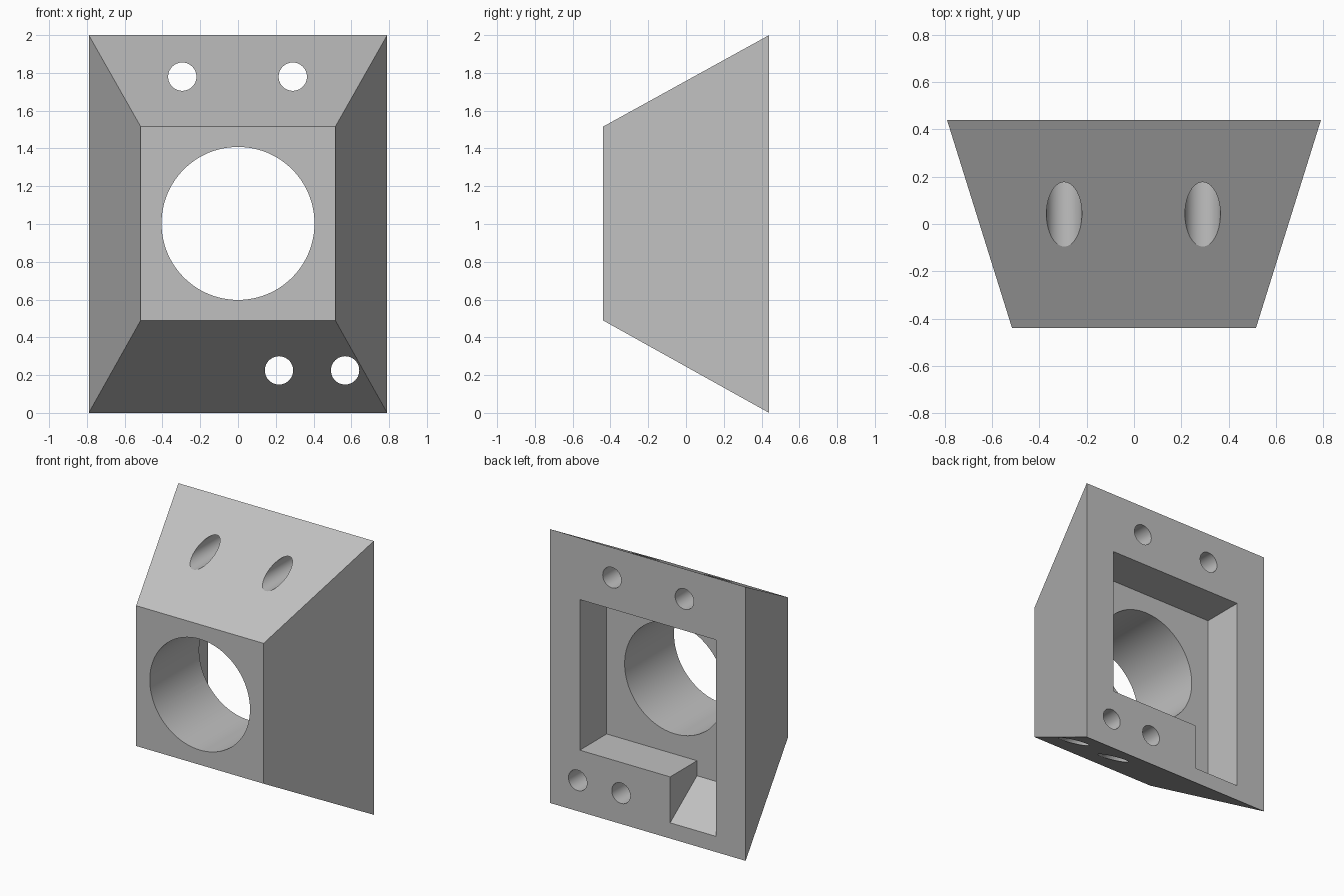
import bpy
import bmesh
from math import radians
from mathutils import Matrix

cube = bpy.data.objects.get("Cube")
if cube:
    bpy.data.objects.remove(cube, do_unlink=True)

grey = bpy.data.materials.new("plain grey")
grey.use_nodes = True
colour = (0.53, 0.53, 0.53, 1)
grey.diffuse_color = colour
grey.node_tree.nodes["Principled BSDF"].inputs["Base Color"].default_value = colour


def finish(name, bm):
    bmesh.ops.recalc_face_normals(bm, faces=bm.faces)
    mesh = bpy.data.meshes.new(name)
    bm.to_mesh(mesh)
    bm.free()
    mesh.materials.append(grey)
    obj = bpy.data.objects.new(name, mesh)
    bpy.context.collection.objects.link(obj)
    return obj


def loft(name, front_y, front, back_y, back):
    """Block between two rectangles given as (x0, x1, z0, z1)."""
    bm = bmesh.new()
    rings = []
    for y, (x0, x1, z0, z1) in ((front_y, front), (back_y, back)):
        corners = ((x0, z0), (x1, z0), (x1, z1), (x0, z1))
        rings.append([bm.verts.new((x, y, z)) for x, z in corners])
    a, b = rings
    bm.faces.new(a)
    bm.faces.new(b[::-1])
    for i in range(4):
        j = (i + 1) % 4
        bm.faces.new((a[i], b[i], b[j], a[j]))
    return finish(name, bm)


def bore(name, x, z, radius, sides):
    """Cylinder running front to back."""
    bm = bmesh.new()
    bmesh.ops.create_cone(
        bm, cap_ends=True, segments=sides, radius1=radius, radius2=radius, depth=3,
        matrix=Matrix.Translation((x, 0, z)) @ Matrix.Rotation(radians(90), 4, "X"))
    return finish(name, bm)


# Tapered housing block
housing = loft("housing", -0.44, (-0.515, 0.515, 0.49, 1.515),
               0.44, (-0.79, 0.79, 0, 2))

# Square rear pocket, with a sloped notch below it
pocket = (-0.55, 0.55, 0.45, 1.55)
cutters = [
    loft("pocket_cutter", 0.13, pocket, 0.6, pocket),
    loft("notch_cutter", 0.13, (-0.55, -0.18, 0.34, 0.8),
         0.54, (-0.55, -0.18, 0.042, 0.8)),
    bore("main_bore_cutter", 0, 1.003, 0.405, 96),
]

# Four screw holes
for x, z in ((-0.295, 1.78), (0.29, 1.78), (0.217, 0.225), (0.567, 0.225)):
    cutters.append(bore("screw_hole_cutter", x, z, 0.075, 40))

# Cut the openings
bpy.context.view_layer.objects.active = housing
for cutter in cutters:
    cut = housing.modifiers.new(cutter.name, "BOOLEAN")
    cut.operation = "DIFFERENCE"
    cut.solver = "EXACT"
    cut.object = cutter
    bpy.ops.object.modifier_apply(modifier=cut.name)
for cutter in cutters:
    bpy.data.objects.remove(cutter, do_unlink=True)

# Smooth bores, crisp edges
bpy.ops.object.select_all(action="DESELECT")
housing.select_set(True)
bpy.ops.object.shade_smooth_by_angle(angle=radians(20))
